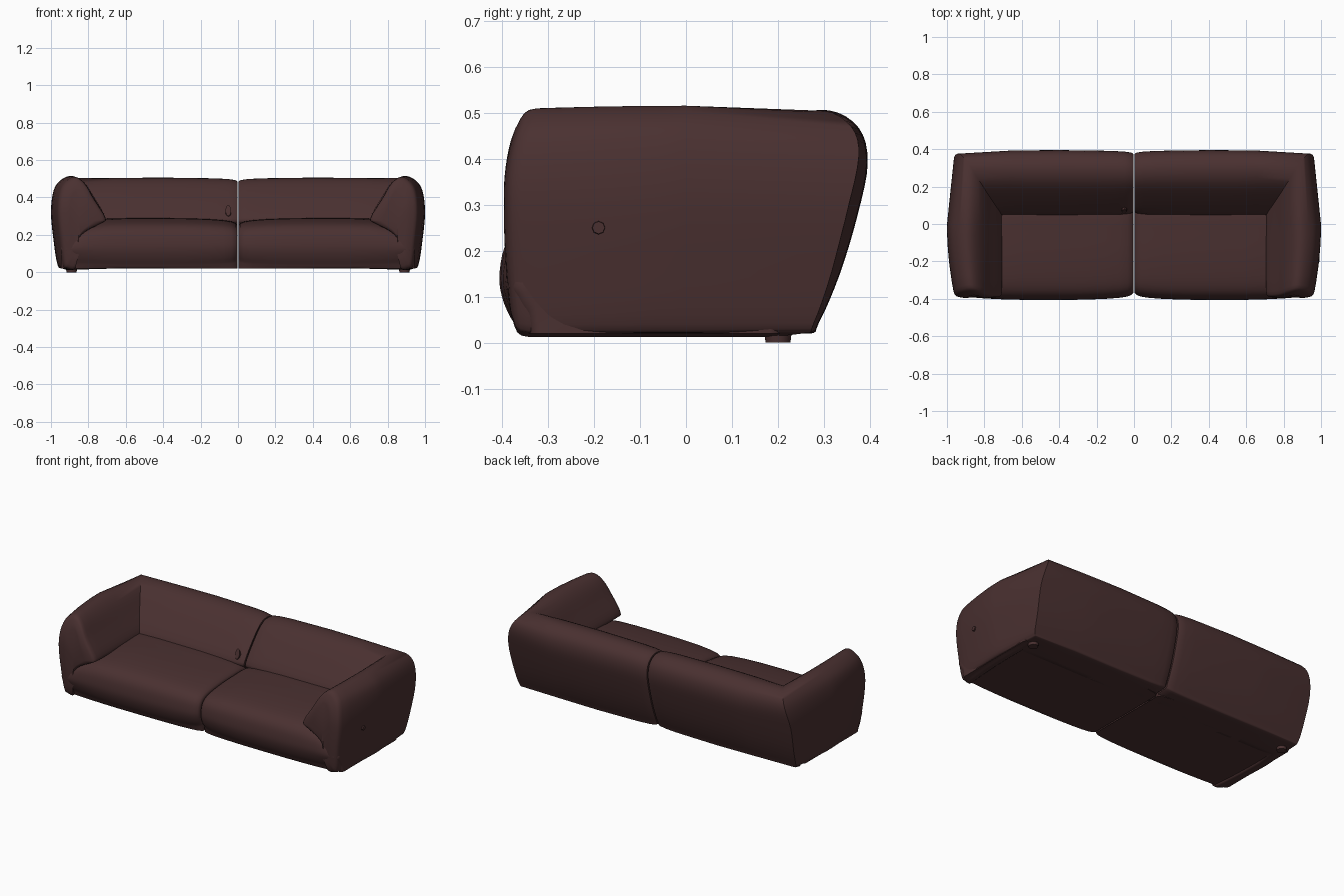
import bpy, bmesh, math
from mathutils import Vector

cube = bpy.data.objects.get("Cube")
if cube:
    bpy.data.objects.remove(cube, do_unlink=True)


def material(name, color):
    m = bpy.data.materials.new(name)
    m.use_nodes = True
    m.diffuse_color = color
    m.node_tree.nodes["Principled BSDF"].inputs["Base Color"].default_value = color
    return m


LEATHER = material("dark brown leather", (0.068, 0.030, 0.030, 1))


def clamp(v):
    return max(0.0, min(1.0, v))


def smooth_loop(points, steps=4):
    """Closed spline through 2D points."""
    p = [Vector(q) for q in points]
    n, out = len(p), []
    for i in range(n):
        a, b, c, d = p[i - 1], p[i], p[(i + 1) % n], p[(i + 2) % n]
        for k in range(steps):
            t = k / steps
            out.append(0.5 * (2 * b + (c - a) * t + (2 * a - 5 * b + 4 * c - d) * t**2
                              + (3 * b - a - 3 * c + d) * t**3))
    return out


def shrink(loop, inset):
    """Pull a section in toward its middle by about the given distance."""
    xs, zs = [q.x for q in loop], [q.y for q in loop]
    mid = Vector(((min(xs) + max(xs)) / 2, (min(zs) + max(zs)) / 2))
    half = Vector(((max(xs) - min(xs)) / 2, (max(zs) - min(zs)) / 2))
    return [Vector((mid.x + (q.x - mid.x) * (1 - inset / half.x),
                    mid.y + (q.y - mid.y) * (1 - inset / half.y))) for q in loop]


def finish(name, bm, mirrored, angle=50):
    bmesh.ops.recalc_face_normals(bm, faces=bm.faces)
    mesh = bpy.data.meshes.new(name)
    bm.to_mesh(mesh)
    bm.free()
    obj = bpy.data.objects.new(name, mesh)
    bpy.context.collection.objects.link(obj)
    mesh.materials.append(LEATHER)
    bpy.ops.object.select_all(action="DESELECT")
    obj.select_set(True)
    bpy.context.view_layer.objects.active = obj
    bpy.ops.object.shade_smooth_by_angle(angle=math.radians(angle))
    if mirrored:
        mod = obj.modifiers.new("mirror", "MIRROR")
        mod.use_mirror_merge = False
    return obj


def loft(name, sections):
    """Skin a row of equal-length sections and close both ends."""
    bm = bmesh.new()
    rings = [[bm.verts.new(v) for v in s] for s in sections]
    n = len(rings[0])
    for r, s in zip(rings, rings[1:]):
        for i in range(n):
            j = (i + 1) % n
            bm.faces.new((r[i], r[j], s[j], s[i]))
    for ring in (rings[0], rings[-1]):
        mid = bm.verts.new(sum((v.co for v in ring), Vector()) / n)
        for i in range(n):
            bm.faces.new((ring[i], ring[(i + 1) % n], mid))
    return finish(name, bm, True)


# Matching profiles of the arm (x, z) and the back (y, z), outside bottom first
arm = smooth_loop([(0.94, 0.02), (0.965, 0.04), (0.985, 0.16), (1.0, 0.32), (0.985, 0.44),
                   (0.945, 0.495), (0.885, 0.515), (0.825, 0.475), (0.765, 0.385),
                   (0.708, 0.29), (0.73, 0.262), (0.85, 0.2), (0.89, 0.12), (0.89, 0.02)])
back = smooth_loop([(0.26, 0.02), (0.288, 0.045), (0.333, 0.15), (0.372, 0.28), (0.393, 0.39),
                    (0.374, 0.465), (0.31, 0.503), (0.225, 0.485), (0.135, 0.40),
                    (0.05, 0.29), (0.065, 0.25), (0.09, 0.18), (0.1, 0.1), (0.1, 0.02)])


def front_y(z):
    return -0.39 + 1.0 * max(z - 0.32, 0) ** 2 + 0.25 * max(0.3 - z, 0) ** 2


def bulge(v):
    """Round the outline so that corners sit inside the middles."""
    x, y, z = v
    side = clamp((x - 0.78) / 0.2)
    x -= 0.037 * (y / 0.37) ** 2 * side
    z -= 0.014 * (y / 0.37) ** 2 * side * clamp((z - 0.3) / 0.2)
    y -= 0.018 * clamp((x - 0.6) / 0.35) ** 2 * clamp((y - 0.2) / 0.15)
    return Vector((x, y, z))


# Back and arm in one mitred sweep, from the middle seam to the arm front
sections = []
for x, inset in ((0.012, 0.05), (0.004, 0.028), (0.004, 0.018), (0.015, 0.011), (0.05, 0.006),
                 (0.12, 0.002), (0.25, 0), (0.4, -0.002), (0.55, -0.001), (0.66, 0)):
    sections.append([Vector((x, q.x, max(q.y, 0.02))) for q in shrink(back, inset)])
sections.append([Vector((a.x, b.x, (a.y + b.y) / 2)) for a, b in zip(arm, back)])
for t in (0.1, 0.25, 0.4, 0.6, 0.8, 0.93):
    sections.append([Vector((a.x, 0.04 + (front_y(a.y) - 0.04) * t, a.y)) for a in arm])
for depth, inset in ((0.012, 0.003), (0.004, 0.010), (0.0, 0.022), (-0.004, 0.045), (-0.006, 0.07)):
    sections.append([Vector((q.x, front_y(q.y) + depth, q.y)) for q in shrink(arm, inset)])
loft("back_and_arm", [[bulge(v) for v in s] for s in sections])

# Seat cushion, running under the arm and the back
seat = smooth_loop([(-0.34, 0.02), (-0.375, 0.045), (-0.4, 0.1), (-0.405, 0.155), (-0.387, 0.222),
                    (-0.33, 0.262), (-0.2, 0.283), (-0.05, 0.29), (0.08, 0.288), (0.2, 0.25),
                    (0.24, 0.14), (0.23, 0.02), (0.1, 0.02), (-0.15, 0.02)])
sections = []
for x, inset in ((0.014, 0.075), (0.004, 0.05), (0.004, 0.038), (0.012, 0.028), (0.035, 0.018),
                 (0.08, 0.011), (0.16, 0.005), (0.28, 0.001), (0.42, 0), (0.58, 0), (0.7, 0.003),
                 (0.8, 0.008), (0.87, 0.014), (0.92, 0.022), (0.942, 0.034), (0.947, 0.05)):
    ring = []
    for q, full in zip(shrink(seat, inset), seat):
        z = 0.02 if full.y < 0.025 else q.y
        z -= 0.07 * clamp((x - 0.72) / 0.22) ** 2 * clamp((z - 0.1) / 0.15)
        ring.append(Vector((x, q.x, z)))
    sections.append(ring)
loft("seat", sections)


def disc(name, center, radius, depth, axis, sides=16, stretch=1.0, mirrored=False):
    bm = bmesh.new()
    bmesh.ops.create_cone(bm, cap_ends=True, segments=sides, radius1=radius,
                          radius2=radius * 0.9, depth=depth)
    turn = Vector((0, 0, 1)).rotation_difference(Vector(axis))
    for v in bm.verts:
        v.co = turn @ v.co
        v.co.z *= stretch
        v.co += Vector(center)
    return finish(name, bm, mirrored, 30)


# Small feet, side button and hanging tag
disc("back_foot", (0.89, 0.2, 0.0125), 0.03, 0.025, (0, 0, -1), mirrored=True)
disc("side_button", (0.987, -0.19, 0.25), 0.015, 0.012, (1, 0, 0), 8)
disc("tag", (-0.052, 0.075, 0.318), 0.016, 0.016, (0, -0.8, 0.6), 10, 2.6)
